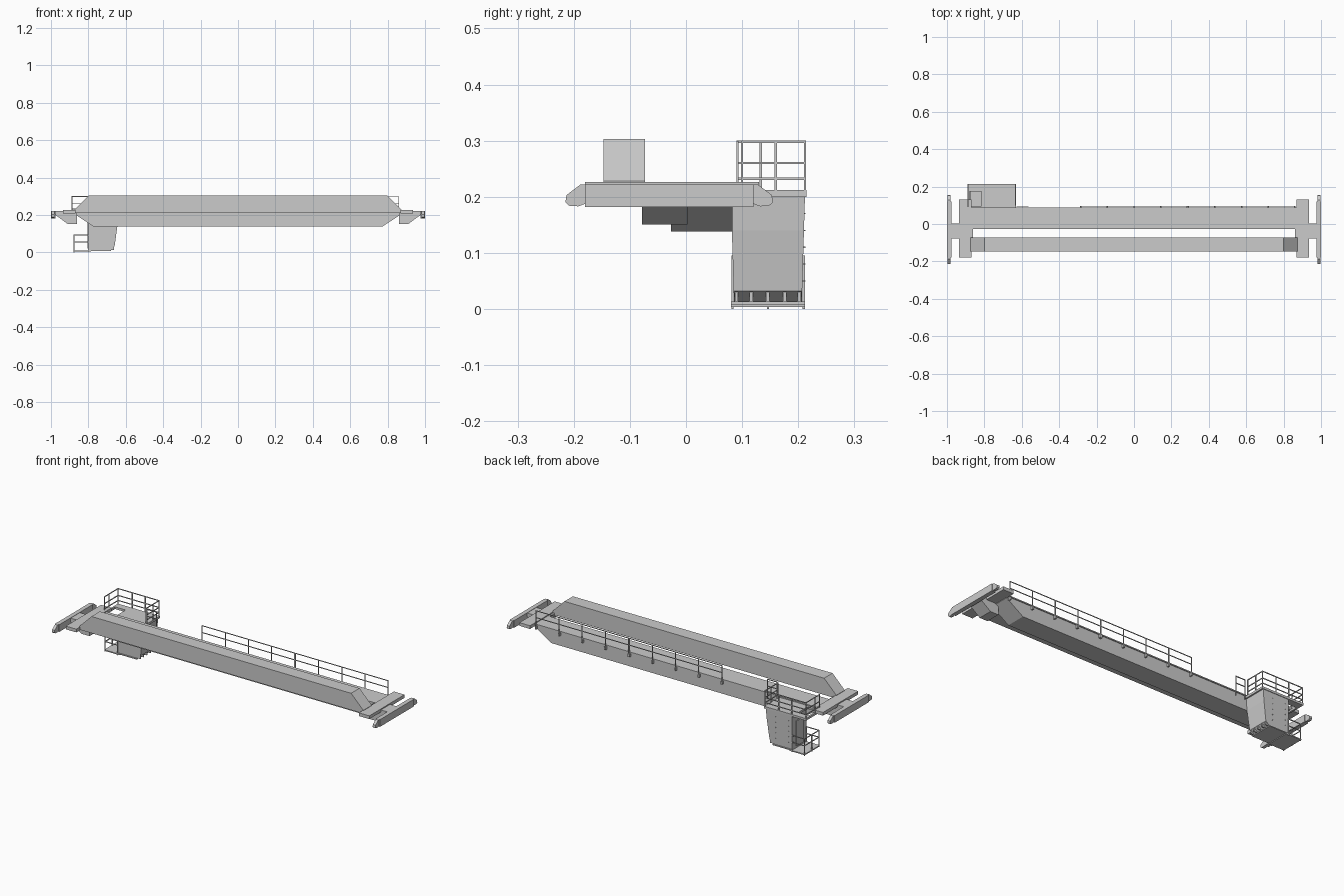
import bpy
import bmesh
from mathutils import Vector

if "Cube" in bpy.data.objects:
    bpy.data.objects.remove(bpy.data.objects["Cube"])

grey = bpy.data.materials.new("light_grey_paint")
grey.use_nodes = True
grey.diffuse_color = (0.6, 0.6, 0.6, 1)
grey.node_tree.nodes["Principled BSDF"].inputs["Base Color"].default_value = (0.6, 0.6, 0.6, 1)


def finish(name, bm):
    bmesh.ops.recalc_face_normals(bm, faces=bm.faces)
    mesh = bpy.data.meshes.new(name)
    bm.to_mesh(mesh)
    bm.free()
    mesh.materials.append(grey)
    obj = bpy.data.objects.new(name, mesh)
    bpy.context.scene.collection.objects.link(obj)
    return obj


def add_box(bm, low, high):
    low, high = Vector(low), Vector(high)
    verts = bmesh.ops.create_cube(bm, size=1)["verts"]
    for v in verts:
        v.co = (low + high) / 2 + v.co * (high - low)


def boxes(name, spans):
    bm = bmesh.new()
    for low, high in spans:
        add_box(bm, low, high)
    return finish(name, bm)


def prism(name, outline, axis, low, high):
    """Extrude an outline: (x, z) along y, or (y, z) along x."""
    bm = bmesh.new()
    place = (lambda p, d: (p[0], d, p[1])) if axis == "y" else (lambda p, d: (d, p[0], p[1]))
    face = bm.faces.new([bm.verts.new(place(p, low)) for p in outline])
    new = bmesh.ops.extrude_face_region(bm, geom=[face])["geom"]
    move = Vector((0, high - low, 0)) if axis == "y" else Vector((high - low, 0, 0))
    bmesh.ops.translate(bm, vec=move, verts=[v for v in new if isinstance(v, bmesh.types.BMVert)])
    return finish(name, bm)


def mirrored(half):
    return half + [(-x, z) for x, z in reversed(half)]


def railing(name, path, foot, rails, posts, r=0.002):
    """Upright posts at given points, with level rails along the path."""
    bm = bmesh.new()
    top = max(rails)
    for x, y in posts:
        add_box(bm, (x - r, y - r, foot), (x + r, y + r, top))
    for a, b in zip(path, path[1:]):
        for z in rails:
            add_box(bm, (min(a[0], b[0]) - r, min(a[1], b[1]) - r, z - r),
                    (max(a[0], b[0]) + r, max(a[1], b[1]) + r, z + r))
    return finish(name, bm)


# Main girders
prism("front_girder", mirrored([(0.80, 0.303), (0.875, 0.228), (0.875, 0.21)]), "y", -0.147, -0.073)
prism("rear_girder", mirrored([(0.875, 0.215), (0.875, 0.205), (0.772, 0.138)]), "y", -0.027, 0.083)
boxes("walkway", [((-0.875, -0.027, 0.215), (0.875, 0.088, 0.221))])

# End carriages, brackets and wheel trucks on both ends
for side, s in (("left", 1), ("right", -1)):
    boxes(side + "_end_carriage", [
        (sorted((s * 0.87, s * 0.935))[:1] + [-0.18, 0.208],
         sorted((s * 0.87, s * 0.935))[1:] + [0.13, 0.226])])
    prism(side + "_bracket", [(s * x, z) for x, z in (
        (0.86, 0.22), (0.98, 0.22), (0.98, 0.203), (0.91, 0.151), (0.86, 0.151))], "y", -0.078, 0.003)
    prism(side + "_truck_body", [(-0.18, 0.222), (0.12, 0.222), (0.12, 0.182), (-0.18, 0.182)],
          "x", s * 0.976, s * 1.0)
    for end, e in (("front", -1), ("rear", 1)):
        nose = [(0.148, 0.222), (0.158, 0.222), (0.183, 0.203), (0.185, 0.19),
                (0.178, 0.184), (0.162, 0.183), (0.148, 0.188)]
        prism(f"{side}_{end}_truck_nose", [(-0.03 + e * y, z) for y, z in nose],
              "x", s * 0.98, s * 0.996)

# Cabin, narrowing toward its floor
cabin = prism("cabin", [(-0.80, 0.2), (-0.64, 0.2), (-0.645, 0.14), (-0.66, 0.032),
                        (-0.685, 0.012), (-0.80, 0.012)], "y", 0.08, 0.212)
for v in cabin.data.vertices:
    v.co.y = 0.146 + (v.co.y - 0.146) * (0.91 + 0.45 * min(v.co.z, 0.2))
boxes("cabin_floor", [((-0.80, 0.08, 0.008), (-0.68, 0.212, 0.013))])
boxes("cabin_sill_ribs", [((-0.69, y - 0.003, 0.013), (-0.662, y + 0.003, 0.031))
                          for y in (0.09, 0.116, 0.146, 0.176, 0.202)])
boxes("cabin_door", [((-0.804, 0.115, 0.02), (-0.799, 0.175, 0.16))])
boxes("cabin_rivets", [((x - 0.001, 0.205, z - 0.001), (x + 0.001, 0.213, z + 0.001))
                       for x in (-0.78, -0.70) for z in (0.05, 0.08, 0.11, 0.14, 0.17)])

# Access platform around a hatch
boxes("access_platform", [
    ((-0.89, 0.083, 0.2), (-0.88, 0.215, 0.212)),
    ((-0.815, 0.083, 0.2), (-0.632, 0.215, 0.212)),
    ((-0.88, 0.083, 0.2), (-0.815, 0.095, 0.212)),
    ((-0.88, 0.175, 0.2), (-0.815, 0.215, 0.212))])

# Entry balcony beside the cabin
boxes("balcony_floor", [((-0.88, 0.08, 0.004), (-0.785, 0.212, 0.01))])
railing("balcony_railing", [(-0.80, 0.21), (-0.877, 0.21), (-0.877, 0.083), (-0.80, 0.083)],
        0.0, (0.055, 0.093),
        [(-0.877, 0.21), (-0.877, 0.146), (-0.877, 0.083), (-0.80, 0.21), (-0.80, 0.083)])

# Railings on the platform and walkway
LEVELS = (0.26, 0.298)
railing("platform_railing", [(-0.887, 0.092), (-0.887, 0.212), (-0.635, 0.212), (-0.635, 0.1)],
        0.205, (0.232,) + LEVELS,
        [(-0.887, 0.092), (-0.887, 0.133), (-0.635, 0.1), (-0.635, 0.16)]
        + [(x, 0.212) for x in (-0.887, -0.80, -0.72, -0.635)])
railing("short_railing", [(-0.625, 0.092), (-0.567, 0.092)], 0.19, LEVELS,
        [(-0.625, 0.092), (-0.567, 0.092)])
for name, start in (("right_walkway_railing", -0.285), ("left_walkway_railing", 0.29)):
    xs = [start + 0.57 * t for t in (0, 0.25, 0.5, 0.75, 1)]
    railing(name, [(xs[0], 0.092), (xs[-1], 0.092)], 0.195, LEVELS, [(x, 0.092) for x in xs], 0.0018)
    boxes(name + "_brackets", [((x - 0.004, 0.082, 0.195), (x + 0.004, 0.096, 0.212))
                               for x in xs])
